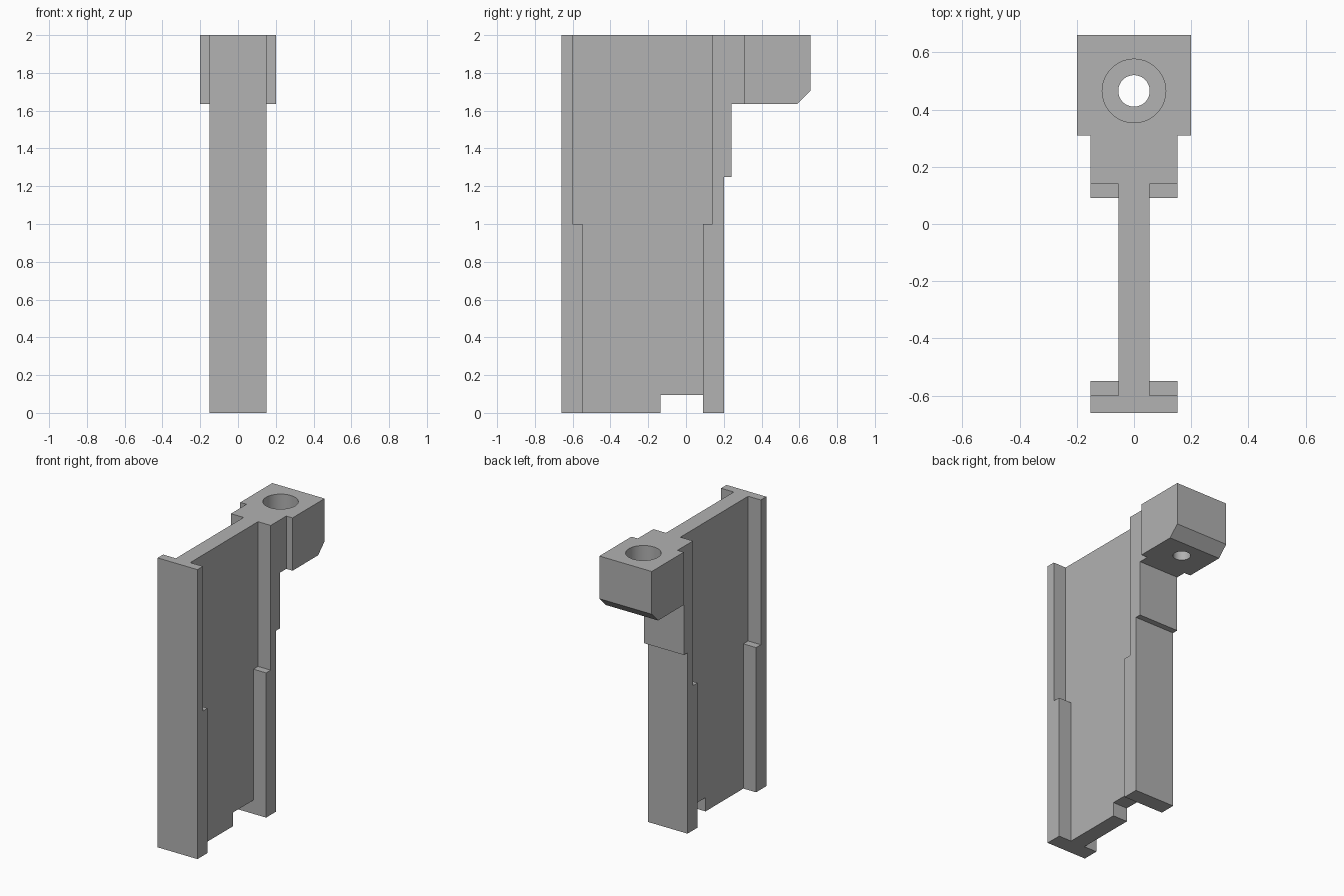
import bpy, bmesh

cube = bpy.data.objects.get("Cube")
if cube:
    bpy.data.objects.remove(cube, do_unlink=True)

grey = bpy.data.materials.new("plain_grey")
grey.use_nodes = True
colour = (0.445, 0.445, 0.445, 1)
grey.diffuse_color = colour
grey.node_tree.nodes["Principled BSDF"].inputs["Base Color"].default_value = colour

TOP = 2.0
STEP = 1.0           # height where the flanges get thinner
HEAD = 1.635         # underside of the drilled head
HOLE_Y = 0.465


def add_object(name, bm):
    bmesh.ops.recalc_face_normals(bm, faces=bm.faces)
    mesh = bpy.data.meshes.new(name)
    bm.to_mesh(mesh)
    bm.free()
    mesh.materials.append(grey)
    obj = bpy.data.objects.new(name, mesh)
    bpy.context.collection.objects.link(obj)
    return obj


def prism(name, half_width, profile):
    """Extrude a (y, z) side profile symmetrically across x."""
    bm = bmesh.new()
    face = bm.faces.new([bm.verts.new((-half_width, y, z)) for y, z in profile])
    out = bmesh.ops.extrude_face_region(bm, geom=[face])
    moved = [v for v in out["geom"] if isinstance(v, bmesh.types.BMVert)]
    bmesh.ops.translate(bm, verts=moved, vec=(2 * half_width, 0, 0))
    return add_object(name, bm)


def drill(name, radius, z0, z1):
    bm = bmesh.new()
    bmesh.ops.create_cone(bm, cap_ends=True, segments=64, radius1=radius,
                          radius2=radius, depth=z1 - z0)
    bmesh.ops.translate(bm, verts=bm.verts, vec=(0, HOLE_Y, (z0 + z1) / 2))
    obj = add_object(name, bm)
    obj.hide_render = True
    return obj


def combine(target, tool, operation):
    """Apply a boolean and discard the tool."""
    mod = target.modifiers.new(operation.lower(), "BOOLEAN")
    mod.operation, mod.solver, mod.object = operation, "EXACT", tool
    bpy.context.view_layer.update()
    graph = bpy.context.evaluated_depsgraph_get()
    result = bpy.data.meshes.new_from_object(target.evaluated_get(graph))
    target.modifiers.clear()
    target.data = result
    bpy.data.objects.remove(tool, do_unlink=True)


# Thin web with the notch in its lower edge
bracket = prism("bracket", 0.055, [
    (-0.63, 0), (-0.135, 0), (-0.135, 0.095), (0.15, 0.095),
    (0.15, TOP), (-0.63, TOP)])

# Front flange, thicker in the lower half
front_flange = prism("front_flange", 0.152, [
    (-0.66, 0), (-0.548, 0), (-0.548, STEP), (-0.6, STEP),
    (-0.6, TOP), (-0.66, TOP)])

# Rear flange with stepped back and neck
rear_flange = prism("rear_flange", 0.152, [
    (0.09, 0), (0.2, 0), (0.2, 1.25), (0.24, 1.25), (0.24, HEAD),
    (0.35, HEAD), (0.35, TOP), (0.14, TOP), (0.14, STEP), (0.09, STEP)])

# Drilled head with chamfered lower edge
head = prism("head", 0.2, [
    (0.31, HEAD), (0.59, HEAD), (0.66, 1.705), (0.66, TOP), (0.31, TOP)])

for part in (front_flange, rear_flange, head):
    combine(bracket, part, "UNION")

# Counterbored bolt hole
combine(bracket, drill("bolt_hole", 0.055, HEAD - 0.1, TOP + 0.1), "DIFFERENCE")
combine(bracket, drill("counterbore", 0.111, TOP - 0.2, TOP + 0.1), "DIFFERENCE")

# Smooth bore walls, crisp edges elsewhere
bpy.ops.object.select_all(action="DESELECT")
bracket.select_set(True)
bpy.context.view_layer.objects.active = bracket
bpy.ops.object.shade_smooth_by_angle(angle=0.5)
